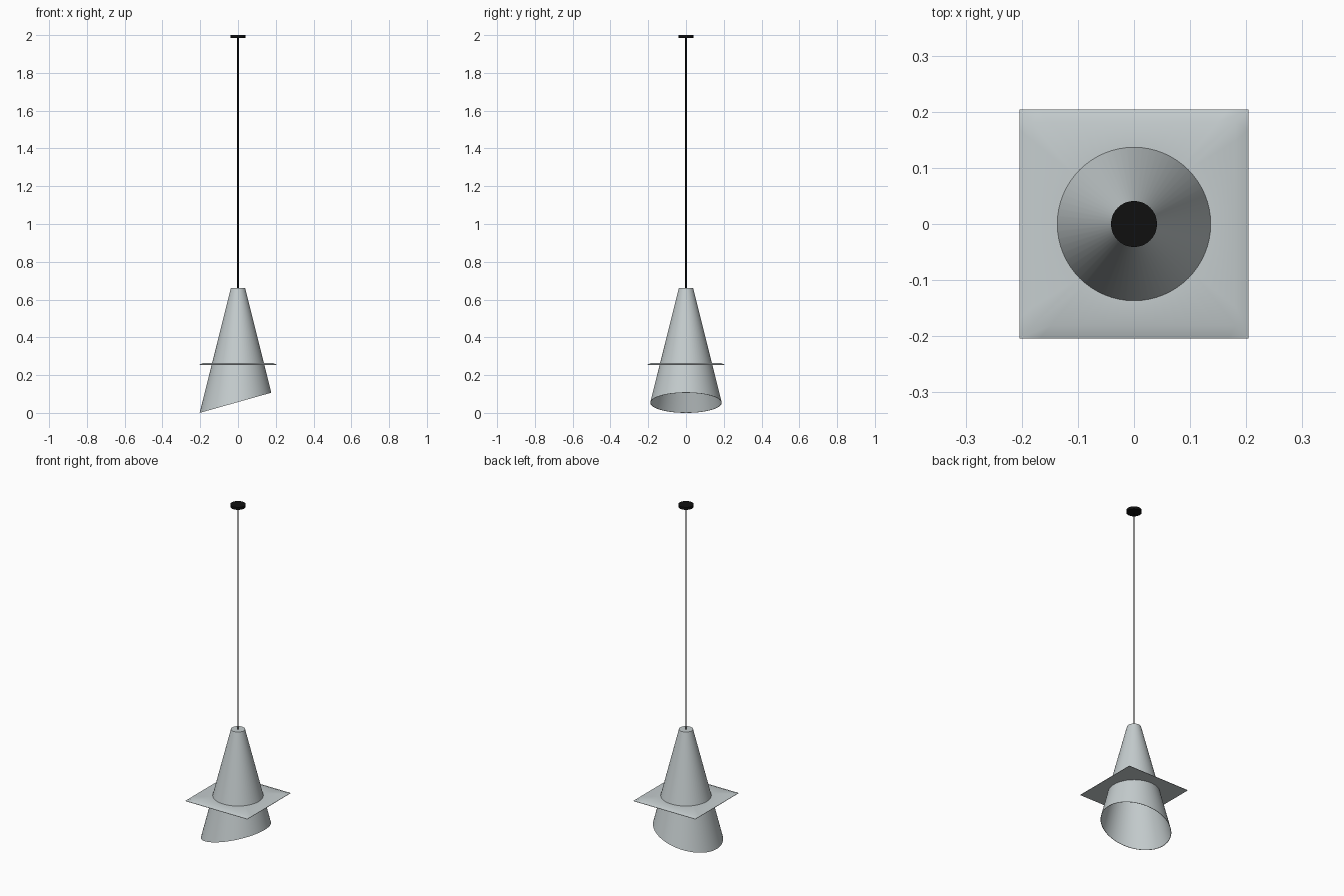
import bpy
import bmesh
from math import cos, sin, pi, radians

SEGMENTS = 64
SLOPE, BASE_R = 0.25, 0.203     # shade taper and radius at z = 0
CUT = 0.282                     # tilt of the slanted opening
TOP_Z = 0.66

if "Cube" in bpy.data.objects:
    bpy.data.objects.remove(bpy.data.objects["Cube"], do_unlink=True)


def material(name, color, roughness):
    mat = bpy.data.materials.new(name)
    mat.use_nodes = True
    mat.diffuse_color = color
    bsdf = mat.node_tree.nodes["Principled BSDF"]
    bsdf.inputs["Base Color"].default_value = color
    bsdf.inputs["Roughness"].default_value = roughness
    return mat


def circle(r, z):
    return [(r * cos(a), r * sin(a), z) for a in angles]


def square(half, z):
    """Square ring with the same point count as a circle."""
    return [(half * cos(a) / max(abs(cos(a)), abs(sin(a))),
             half * sin(a) / max(abs(cos(a)), abs(sin(a))), z) for a in angles]


def slanted(r):
    """Ring where a cone of base radius r meets the tilted cutting plane."""
    ring = []
    for a in angles:
        z = CUT * (BASE_R + r * cos(a)) / (1 + CUT * SLOPE * cos(a))
        ring.append(((r - SLOPE * z) * cos(a), (r - SLOPE * z) * sin(a), z))
    return ring


def loft(name, rings, mat, closed=False):
    """Skin a list of rings; cap both ends, or join last to first."""
    bm = bmesh.new()
    loops = [[bm.verts.new(p) for p in ring] for ring in rings]
    pairs = list(zip(loops, loops[1:]))
    if closed:
        pairs.append((loops[-1], loops[0]))
    else:
        bm.faces.new(loops[0])
        bm.faces.new(loops[-1])
    for low, high in pairs:
        for i in range(SEGMENTS):
            j = (i + 1) % SEGMENTS
            bm.faces.new((low[i], low[j], high[j], high[i]))
    bmesh.ops.recalc_face_normals(bm, faces=bm.faces)
    mesh = bpy.data.meshes.new(name)
    bm.to_mesh(mesh)
    bm.free()
    mesh.materials.append(mat)
    obj = bpy.data.objects.new(name, mesh)
    bpy.context.collection.objects.link(obj)
    bpy.ops.object.select_all(action="DESELECT")
    obj.select_set(True)
    bpy.context.view_layer.objects.active = obj
    bpy.ops.object.shade_smooth_by_angle(angle=radians(30))
    return obj


angles = [2 * pi * i / SEGMENTS for i in range(SEGMENTS)]
grey = material("pale grey metal", (0.56, 0.61, 0.62, 1), 0.5)
black = material("black plastic", (0.005, 0.005, 0.005, 1), 0.6)

# Hollow conical shade, closed on top and cut at a slant below
wall = 0.002
inner_top = TOP_Z - wall
loft("cone_shade", [
    circle(BASE_R - SLOPE * TOP_Z, TOP_Z),
    slanted(BASE_R),
    slanted(BASE_R - wall),
    circle(BASE_R - wall - SLOPE * inner_top, inner_top),
], grey)

# Square collar plate with bevelled upper edges and a hole for the shade
low_z, high_z = 0.254, 0.265
loft("square_collar", [
    circle(BASE_R - SLOPE * low_z - wall / 2, low_z),
    square(0.204, low_z),
    square(0.204, low_z + 0.002),
    square(0.181, high_z),
    circle(BASE_R - SLOPE * high_z - wall / 2, high_z),
], grey, closed=True)

# Hanging cord and ceiling cap
loft("cord", [circle(0.004, TOP_Z - 0.001), circle(0.004, 1.99)], black)
loft("ceiling_cap", [circle(0.041, 1.985), circle(0.041, 2.0)], black)
